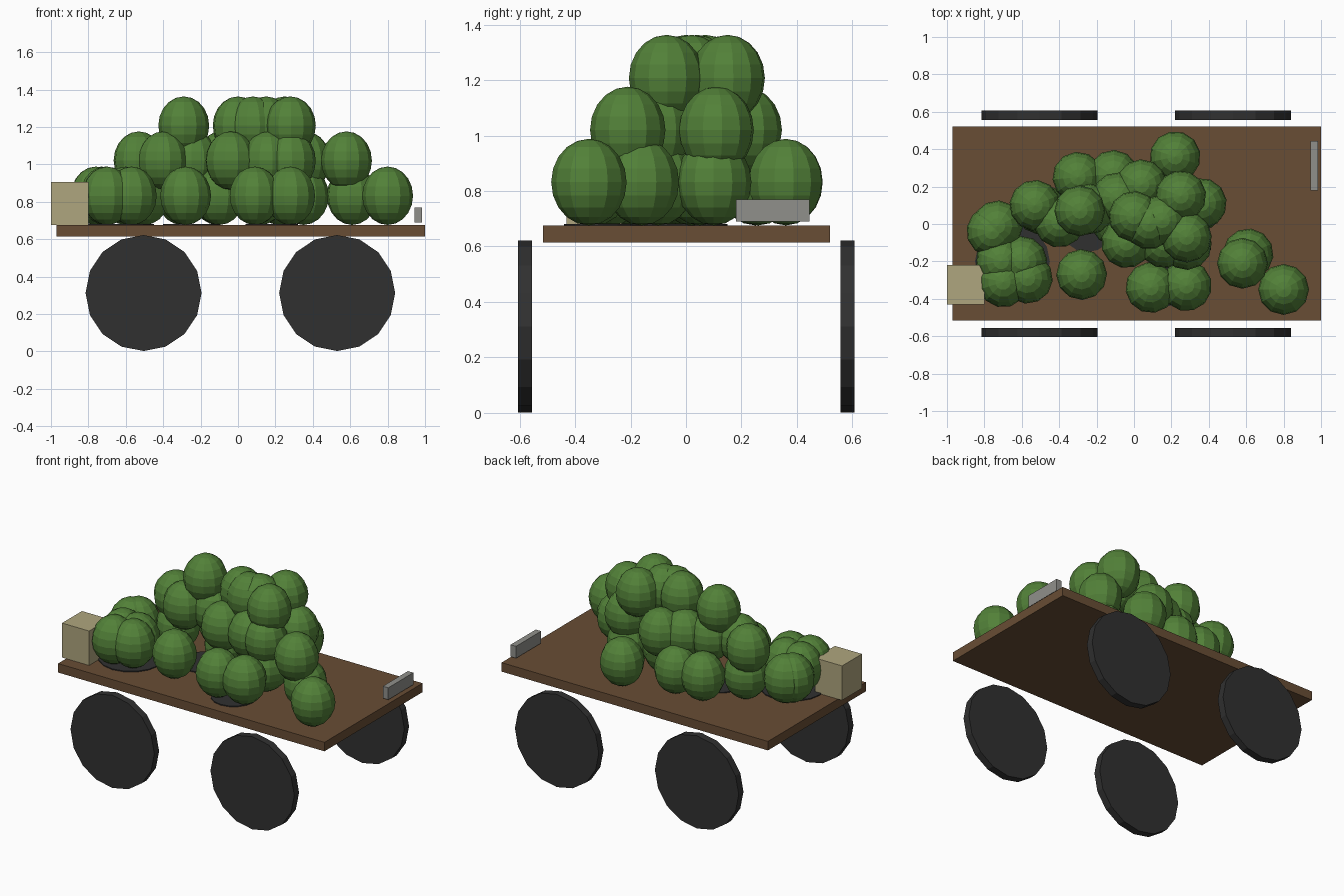
import bpy
from math import pi

cube = bpy.data.objects.get("Cube")
if cube:
    bpy.data.objects.remove(cube, do_unlink=True)


def material(name, rgb):
    m = bpy.data.materials.new(name)
    m.use_nodes = True
    m.diffuse_color = (*rgb, 1)
    m.node_tree.nodes["Principled BSDF"].inputs["Base Color"].default_value = (*rgb, 1)
    return m


brown = material("wood_brown", (0.14, 0.075, 0.035))
green = material("melon_green", (0.085, 0.22, 0.04))
tan = material("crate_tan", (0.43, 0.38, 0.21))
grey = material("sign_grey", (0.28, 0.28, 0.26))
black = material("wheel_black", (0.03, 0.03, 0.03))


def finish(name, mat):
    obj = bpy.context.object
    obj.name = name
    obj.data.materials.append(mat)
    return obj


def box(name, mat, low, high):
    centre = [(a + b) / 2 for a, b in zip(low, high)]
    bpy.ops.mesh.primitive_cube_add(size=1, location=centre)
    bpy.context.object.scale = [b - a for a, b in zip(low, high)]
    return finish(name, mat)


# Cart bed, crate and tail sign
box("cart_bed", brown, (-0.97, -0.515, 0.615), (1.0, 0.52, 0.675))
box("crate", tan, (-1.0, -0.43, 0.675), (-0.8, -0.22, 0.905))
box("sign_plate", grey, (0.945, 0.18, 0.69), (0.985, 0.445, 0.77))

# Wheels
for end, x in (("right", -0.505), ("left", 0.53)):
    for side, y in (("front", -0.58), ("back", 0.582)):
        bpy.ops.mesh.primitive_cylinder_add(vertices=16, radius=0.31, depth=0.05,
                                            location=(x, y, 0.312), rotation=(pi / 2, 0, 0))
        finish(f"wheel_{side}_{end}", black)

# Dark mats under the melon heaps
for x, y, r in ((-0.65, -0.2, 0.2), (0.18, -0.3, 0.14), (-0.25, 0.0, 0.15)):
    bpy.ops.mesh.primitive_cylinder_add(vertices=16, radius=r, depth=0.006, location=(x, y, 0.678))
    finish("heap_mat", black)

# Melon pile in three layers, each with (x, y) centres
layers = {
    0.832: [(0.8, -0.35), (0.61, -0.16), (0.28, -0.33), (0.09, -0.34), (-0.28, -0.27),
            (-0.57, -0.29), (-0.7, -0.31), (-0.71, -0.2), (-0.6, -0.2), (-0.73, -0.01),
            (-0.76, -0.04), (0.22, 0.36), (-0.3, 0.25), (-0.11, 0.26), (-0.1, 0.02),
            (0.28, -0.1), (0.12, 0.05), (0.35, 0.1), (-0.5, 0.08)],
    1.02: [(0.58, -0.21), (-0.53, 0.1), (-0.4, 0.01), (0.36, 0.11), (0.04, 0.21),
           (-0.09, 0.14), (-0.04, -0.1), (0.16, -0.1), (0.28, -0.11), (-0.24, 0.08)],
    1.207: [(-0.29, 0.07), (0.0, 0.04), (0.08, 0.0), (0.25, 0.15), (0.28, -0.07), (0.15, 0.02)],
}
melon_mesh = None
for z, spots in layers.items():
    for i, (x, y) in enumerate(spots):
        if melon_mesh is None:
            bpy.ops.mesh.primitive_uv_sphere_add(segments=12, ring_count=10, radius=1)
            obj = finish("melon", green)
            melon_mesh = obj.data
        else:
            obj = bpy.data.objects.new("melon", melon_mesh)
            bpy.context.collection.objects.link(obj)
        obj.location = (x, y, z)
        obj.scale = (0.136, 0.136, 0.156)
        obj.rotation_euler.z = i * 0.4
